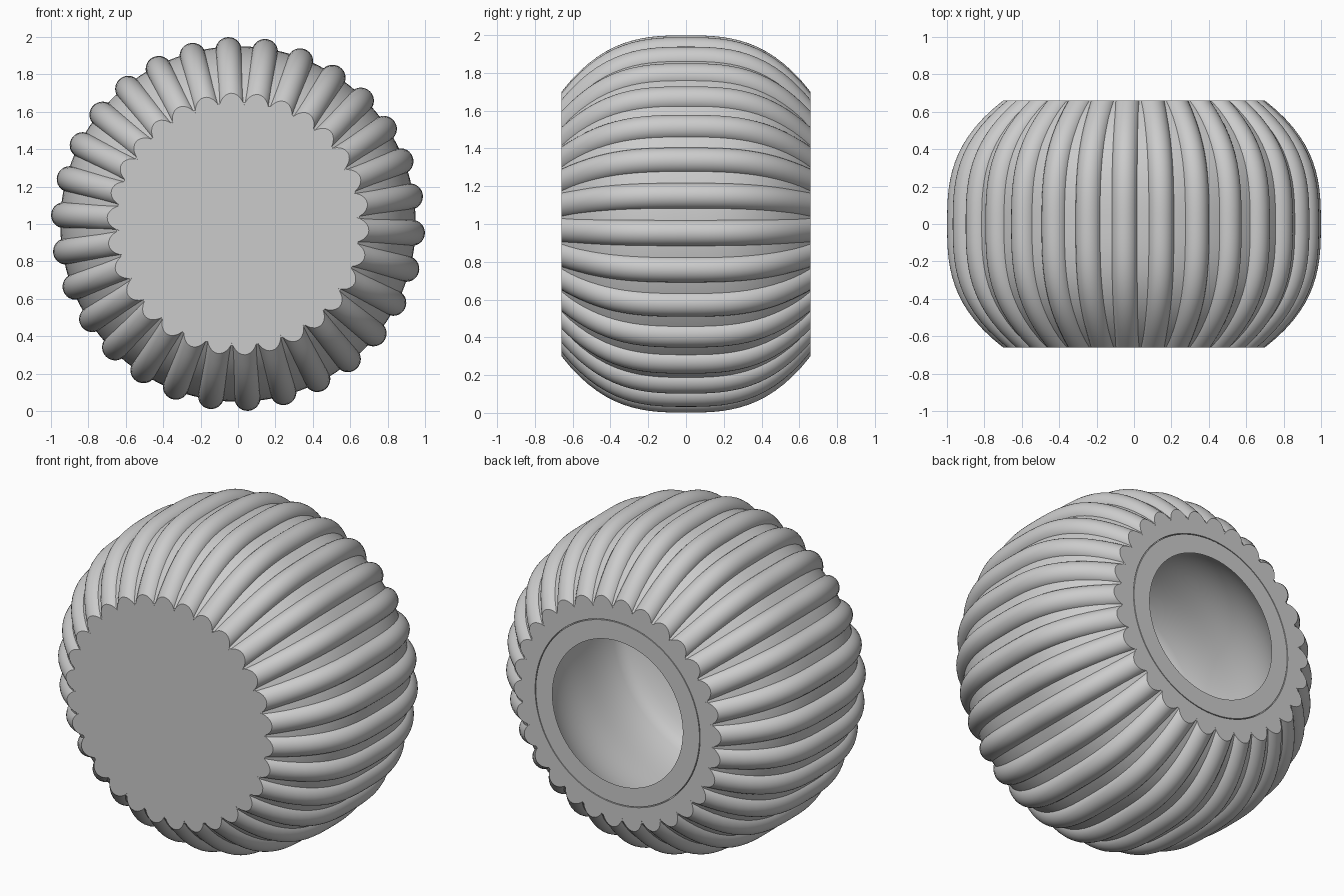
import bpy, bmesh, math
from mathutils import Vector

if "Cube" in bpy.data.objects:
    bpy.data.objects.remove(bpy.data.objects["Cube"], do_unlink=True)

HALF = 0.66        # half depth along y
RIBS = 30
RIB_R = 0.07       # half width of a rib
OFFSET = math.radians(-2.9)
STEPS = 28

grey = bpy.data.materials.new("light_grey")
grey.use_nodes = True
colour = (0.6, 0.6, 0.6, 1)
grey.diffuse_color = colour
grey.node_tree.nodes["Principled BSDF"].inputs["Base Color"].default_value = colour


def crest(y):
    """Radius of the rib crests at depth y."""
    return 1 - 0.3 * (abs(y) / HALF) ** 2.85


def slope(y):
    return min(1.0, 0.3 * 2.85 / HALF * (abs(y) / HALF) ** 1.85)


def finish(name, bm, angle):
    bmesh.ops.recalc_face_normals(bm, faces=bm.faces)
    mesh = bpy.data.meshes.new(name)
    bm.to_mesh(mesh)
    bm.free()
    obj = bpy.data.objects.new(name, mesh)
    bpy.context.collection.objects.link(obj)
    mesh.materials.append(grey)
    bpy.ops.object.select_all(action='DESELECT')
    obj.select_set(True)
    bpy.context.view_layer.objects.active = obj
    bpy.ops.object.shade_smooth_by_angle(angle=math.radians(angle))
    obj.location.z = 1


depths = [HALF * (2 * i / STEPS - 1) for i in range(STEPS + 1)]

# Hollow pot body: closed front, outer wall, seamed rim, inner cavity
cap = HALF - 0.001
profile = [(0, -cap)]
profile += [(crest(y) - 0.05, max(-cap, min(cap, y))) for y in depths]
profile += [(0.557, cap), (0.557, cap - 0.02), (0.552, cap - 0.02), (0.552, cap)]
profile += [(crest(y) - 0.26, min(cap, y)) for y in reversed(depths) if y > -0.3]
for i in range(11):
    t = math.pi / 2 * i / 10
    profile.append((0.708 * math.cos(t), -0.3 - 0.2 * math.sin(t)))

bm = bmesh.new()
verts = [bm.verts.new((r, y, 0)) for r, y in profile]
edges = [bm.edges.new(pair) for pair in zip(verts, verts[1:])]
bmesh.ops.spin(bm, geom=verts + edges, cent=(0, 0, 0), axis=(0, 1, 0),
               angle=2 * math.pi, steps=120, use_duplicate=False)
bmesh.ops.remove_doubles(bm, verts=bm.verts, dist=0.0005)
finish("pot_body", bm, 35)

# Half-round ribs running front to back over the body
bm = bmesh.new()
ARC = 14
for n in range(RIBS):
    a = OFFSET + 2 * math.pi * n / RIBS
    out = Vector((math.cos(a), 0, math.sin(a)))
    side = Vector((-math.sin(a), 0, math.cos(a)))
    rings = []
    for y in depths:
        height = RIB_R * math.sqrt(1 + slope(y) ** 2)
        centre = out * (crest(y) - height) + Vector((0, y, 0))
        arc = [math.pi * k / ARC for k in range(ARC + 1)]
        rings.append([bm.verts.new(centre + side * RIB_R * math.cos(t)
                                   + out * height * math.sin(t)) for t in arc])
    for low, high in zip(rings, rings[1:]):
        for k in range(ARC + 1):
            m = (k + 1) % (ARC + 1)
            bm.faces.new((low[k], low[m], high[m], high[k]))
    bm.faces.new(rings[0])
    bm.faces.new(rings[-1])
finish("ribs", bm, 35)
